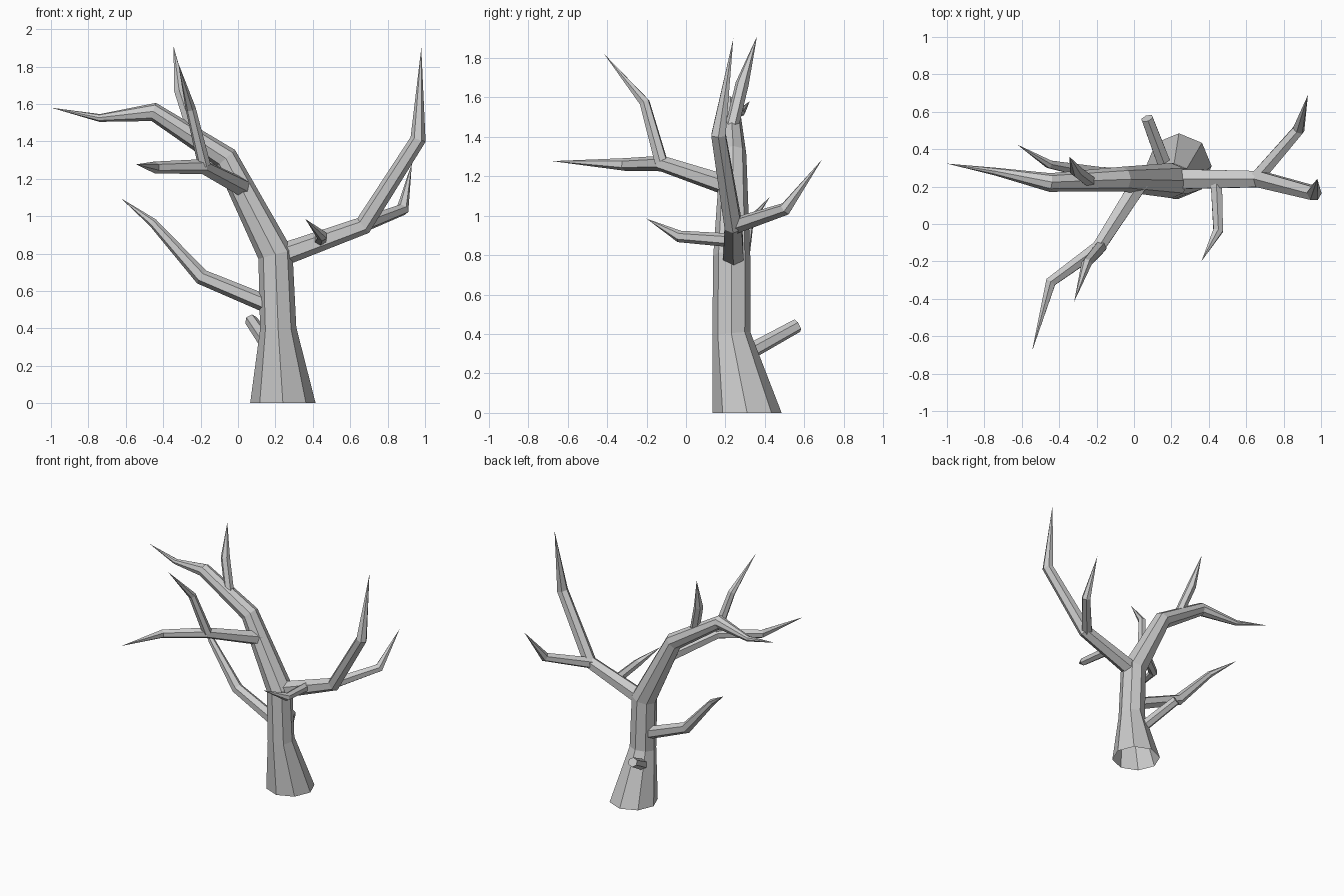
import bpy, bmesh
from math import cos, sin, tau
from mathutils import Vector

if "Cube" in bpy.data.objects:
    bpy.data.objects.remove(bpy.data.objects["Cube"])


def limb(name, path, sides=6, start_axis=(0, 0, 1), flat_start=False):
    """Faceted tube through (x, y, z, radius) points; radius 0 makes a pointed tip."""
    pts = [Vector(p[:3]) for p in path]
    bm = bmesh.new()
    u = Vector(start_axis)
    prev = None
    last = len(pts) - 1
    for i, p in enumerate(pts):
        a = (p - pts[i - 1]).normalized() if i else None
        b = (pts[i + 1] - p).normalized() if i < last else None
        t = ((a or b) + (b or a)).normalized()
        if i == 0 and flat_start:
            t = Vector((0, 0, 1))
        u = (u - t * u.dot(t)).normalized()
        v = t.cross(u)
        r = path[i][3]
        if r == 0:
            tip = bm.verts.new(p)
            for k in range(sides):
                bm.faces.new((prev[k], prev[(k + 1) % sides], tip))
            break
        ring = [bm.verts.new(p + r * (u * cos(tau * k / sides) + v * sin(tau * k / sides)))
                for k in range(sides)]
        if prev:
            for k in range(sides):
                n = (k + 1) % sides
                bm.faces.new((prev[k], prev[n], ring[n], ring[k]))
        if i == last:
            bm.faces.new(ring)
        prev = ring
    mesh = bpy.data.meshes.new(name)
    bm.to_mesh(mesh)
    bm.free()
    obj = bpy.data.objects.new(name, mesh)
    bpy.context.collection.objects.link(obj)
    return obj


# Trunk, bending over into the top left bough (open underneath)
limb("trunk", [(.24, .31, 0, .175), (.215, .23, .4, .097), (.2, .232, .795, .094),
               (-.065, .24, 1.31, .066), (-.45, .222, 1.557, .05),
               (-.74, .28, 1.525, .021), (-1.0, .323, 1.58, 0)],
     sides=8, start_axis=(1, 0, 0), flat_start=True)

# Right bough and its two side shoots
limb("right_bough", [(.2, .24, .78, .062), (.67, .24, .95, .05),
                     (.963, .165, 1.41, .042), (.98, .24, 1.9, 0)])
limb("right_back_shoot", [(.66, .25, .95, .042), (.88, .505, 1.035, .034), (.93, .69, 1.285, 0)])
limb("right_front_shoot", [(.44, .23, .875, .035), (.45, -.035, .895, .03), (.36, -.2, .985, 0)])

# Low left branch
limb("low_left_branch", [(.19, .235, .515, .048), (-.195, .27, .675, .042),
                         (-.455, .32, .965, .024), (-.625, .425, 1.095, 0)])

# Front left branch with a rising shoot
limb("front_left_branch", [(.03, .22, 1.15, .052), (-.19, -.125, 1.265, .04),
                           (-.445, -.31, 1.26, .032), (-.545, -.68, 1.277, 0)])
limb("front_left_shoot", [(-.18, -.125, 1.27, .035), (-.253, -.21, 1.575, .028),
                          (-.32, -.415, 1.82, 0)])

# Shoot rising from the top left bough
limb("top_left_shoot", [(-.23, .225, 1.42, .035), (-.31, .285, 1.67, .034), (-.345, .36, 1.91, 0)])

# Broken stub at the back
limb("broken_stub", [(.185, .26, .275, .042), (.07, .565, .443, .035)])
